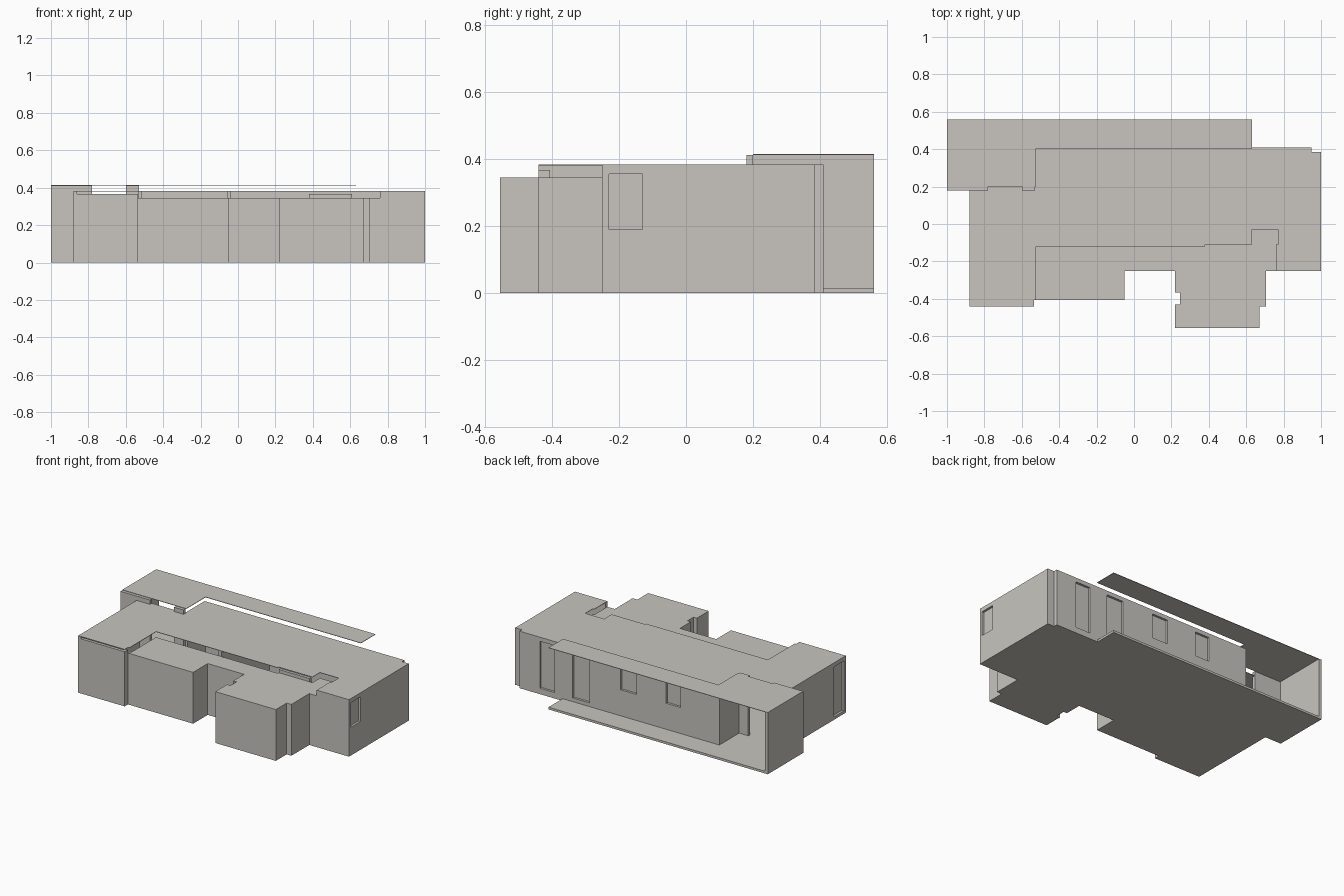
import bpy
import bmesh
from mathutils import Vector

cube = bpy.data.objects.get("Cube")
if cube:
    bpy.data.objects.remove(cube, do_unlink=True)

plaster = bpy.data.materials.new("warm_grey_plaster")
plaster.use_nodes = True
plaster.diffuse_color = (0.58, 0.56, 0.52, 1)
plaster.node_tree.nodes["Principled BSDF"].inputs["Base Color"].default_value = plaster.diffuse_color

THICK = 0.02      # wall thickness
SHEET = 0.003     # roof thickness
LOW, MID, HIGH, TOP = 0.345, 0.367, 0.383, 0.415


def prism(name, outline, z0, z1):
    """Extrude a flat outline from z0 up to z1."""
    bm = bmesh.new()
    face = bm.faces.new([bm.verts.new((x, y, z0)) for x, y in outline])
    new = bmesh.ops.extrude_face_region(bm, geom=[face])["geom"]
    verts = [v for v in new if isinstance(v, bmesh.types.BMVert)]
    bmesh.ops.translate(bm, verts=verts, vec=(0, 0, z1 - z0))
    bmesh.ops.recalc_face_normals(bm, faces=bm.faces)
    mesh = bpy.data.meshes.new(name)
    bm.to_mesh(mesh)
    bm.free()
    mesh.materials.append(plaster)
    obj = bpy.data.objects.new(name, mesh)
    bpy.context.collection.objects.link(obj)
    return obj


def box(name, x0, x1, y0, y1, z0, z1):
    return prism(name, [(x0, y0), (x1, y0), (x1, y1), (x0, y1)], z0, z1)


def wall(name, a, b, height):
    """Wall from a to b, thickened towards the inside on its left."""
    a, b = Vector(a), Vector(b)
    d = (b - a).normalized()
    n = Vector((-d.y, d.x)) * THICK
    return prism(name, [a, b, b + n, a + n], 0, height)


def recess(obj, name, x0, x1, y0, y1, z0, z1):
    """Cut a shallow opening that leaves a thin panel."""
    cutter = box(name + "_cutter", x0, x1, y0, y1, z0, z1)
    cutter.hide_render = True
    cutter.hide_set(True)
    cutter.display_type = 'WIRE'
    mod = obj.modifiers.new(name, 'BOOLEAN')
    mod.operation = 'DIFFERENCE'
    mod.solver = 'EXACT'
    mod.object = cutter


# Outer walls, anticlockwise: start corner and wall height
plan = [
    (-.88, -.44, MID), (-.535, -.44, MID), (-.535, -.405, LOW), (-.05, -.405, LOW),
    (-.05, -.25, LOW), (.22, -.25, LOW), (.22, -.365, LOW), (.245, -.365, LOW),
    (.245, -.43, LOW), (.22, -.43, LOW), (.22, -.555, LOW), (.67, -.555, LOW),
    (.67, -.44, LOW), (.705, -.44, LOW), (.705, -.25, LOW), (.76, -.25, HIGH),
    (1, -.25, HIGH), (1, .385, HIGH), (.95, .385, HIGH), (.95, .41, HIGH),
    (-.535, .41, HIGH), (-.535, .2, None), (-.88, .2, HIGH),
]
walls = {}
for i, (x, y, h) in enumerate(plan):
    if h:
        end = plan[(i + 1) % len(plan)][:2]
        walls[(x, y)] = wall(f"outer_wall_{i + 1}", (x, y), end, h)

# Recessed doors and windows
D = 0.015
back, right, left = walls[(.95, .41)], walls[(1, -.25)], walls[(-.88, .2)]
for i, (x0, x1, z0) in enumerate([(.69, .80, .04), (.43, .555, .04),
                                  (.08, .20, .19), (-.245, -.14, .19)]):
    recess(back, f"back_opening_{i + 1}", x0, x1, .41 - D, .45, z0, .355)
recess(right, "side_window", 1 - D, 1.05, -.23, -.13, .19, .355)
recess(left, "side_door", -.95, -.88 + D, -.42, -.315, .02, .355)

# Porch walls with an open doorway between them
box("porch_end_wall", -1, -1 + THICK, .2, .56, 0, TOP - SHEET)
box("porch_wall_wide", -1, -.78, .2 - THICK, .2, 0, TOP - SHEET)
box("porch_wall_narrow", -.6, -.53, .2 - THICK, .2, 0, TOP - SHEET)

# Inner partitions
box("partition_cross", -.06, -.04, -.12, .39, 0, .38)
box("partition_long", .38, .61, -.11, -.09, 0, MID)

# Floor slab under the house and the back terrace
outline = [(x, y) for x, y, h in plan]
box("terrace_floor", -1, .63, .41, .56, 0, .015)
box("porch_floor", -1, -.535, .2, .41, 0, .015)
prism("house_floor", outline, 0, .012)

# Upper house roof, open beneath its front edge
step = [(-.525, -.405), (-.525, -.12), (.38, -.12), (.38, -.11), (.63, -.11), (.63, -.03),
        (.77, -.03), (.77, -.11), (.76, -.11), (.76, -.25)]
prism("main_roof", outline[:1] + [(-.535, -.44), (-.535, -.405)] + step + outline[16:],
      HIGH - SHEET, HIGH)

# Lower front roof, filling the plan in front of the step
prism("lower_roof", outline[2:16] + step[::-1][1:], LOW - SHEET, LOW)

# L-shaped canopy over the porch and terrace
prism("canopy", [(-1, .2), (-.525, .2), (-.525, .405), (.63, .405), (.63, .56), (-1, .56)],
      TOP - SHEET, TOP)
